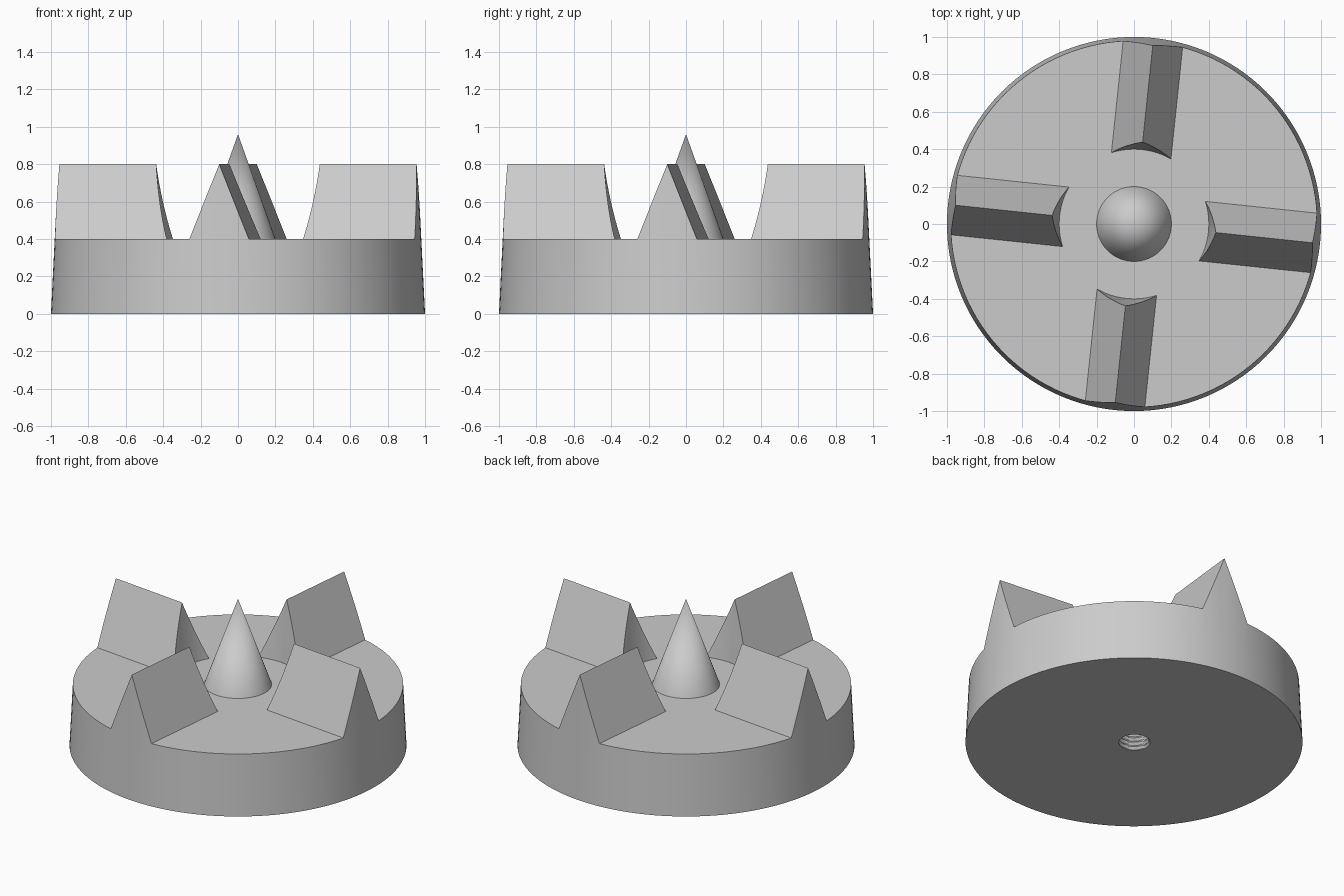
import bpy, bmesh, math
from mathutils import Matrix

if "Cube" in bpy.data.objects:
    bpy.data.objects.remove(bpy.data.objects["Cube"])

SEG = 128
FLOOR, RIDGE = 0.4, 0.8        # disc top and tooth ridge heights
HALF = 0.16                    # half width of a tooth at its foot
TILT = math.radians(-6)

steel = bpy.data.materials.new("light_grey_steel")
steel.diffuse_color = (0.6, 0.6, 0.6, 1)
steel.use_nodes = True
steel.node_tree.nodes["Principled BSDF"].inputs["Base Color"].default_value = steel.diffuse_color


def make(name, bm):
    bmesh.ops.recalc_face_normals(bm, faces=bm.faces)
    me = bpy.data.meshes.new(name)
    bm.to_mesh(me)
    bm.free()
    me.materials.append(steel)
    ob = bpy.data.objects.new(name, me)
    bpy.context.collection.objects.link(ob)
    return ob


def frustum(name, r0, z0, r1, z1):
    bm = bmesh.new()
    bmesh.ops.create_cone(bm, cap_ends=True, segments=SEG, radius1=r0, radius2=r1,
                          depth=z1 - z0, matrix=Matrix.Translation((0, 0, (z0 + z1) / 2)))
    return make(name, bm)


def combine(target, tool, operation):
    mod = target.modifiers.new(operation.lower(), 'BOOLEAN')
    mod.operation, mod.solver, mod.object = operation, 'EXACT', tool
    bpy.context.view_layer.objects.active = target
    bpy.ops.object.modifier_apply(modifier=mod.name)
    bpy.data.objects.remove(tool)


def gap_cutter(angle):
    # flared block that clears one quarter between two neighbouring teeth
    bm = bmesh.new()
    rings = []
    for z in (FLOOR, 0.9):
        w = HALF * (RIDGE - z) / (RIDGE - FLOOR)
        rings.append([bm.verts.new((x, y, z)) for x, y in ((w, w), (2, w), (2, 2), (w, 2))])
    low, high = rings
    bm.faces.new(low)
    bm.faces.new(high)
    for i in range(4):
        j = (i + 1) % 4
        bm.faces.new((low[i], low[j], high[j], high[i]))
    bmesh.ops.rotate(bm, verts=bm.verts, matrix=Matrix.Rotation(angle, 3, 'Z'))
    return make("gap_cutter", bm)


def thread_cutter(radius=0.1, depth=0.3, pitch=0.03, n=40, per_turn=6):
    # tapped hole: triangle-wave radius following a helix
    bm = bmesh.new()
    rows, z0 = [], -pitch * 1.05
    for k in range(int((depth - z0) / pitch * per_turn) + 1):
        z, row = z0 + k * pitch / per_turn, []
        for i in range(n):
            phase = (z / pitch - i / n) % 1
            r = radius - 0.014 * abs(2 * phase - 1)
            a = 2 * math.pi * i / n
            row.append(bm.verts.new((r * math.cos(a), r * math.sin(a), z)))
        rows.append(row)
    for a, b in zip(rows, rows[1:]):
        for i in range(n):
            j = (i + 1) % n
            bm.faces.new((a[i], a[j], b[j]))
            bm.faces.new((a[i], b[j], b[i]))
    bm.faces.new(rows[0])
    bm.faces.new(rows[-1])
    return make("thread_cutter", bm)


# Tapered disc with four ridged teeth left standing
body = frustum("toothed_disc", 1.0, 0, 0.9575, 0.85)
combine(body, frustum("centre_cutter", 0.4, FLOOR, 0.45, 0.9), 'DIFFERENCE')
for q in range(4):
    combine(body, gap_cutter(TILT + q * math.pi / 2), 'DIFFERENCE')

# Pointed centre spike, rooted slightly in the disc
combine(body, frustum("centre_spike", 0.2 + 0.02 * 0.2 / 0.56, 0.38, 0, 0.96), 'UNION')

# Threaded mounting hole underneath
combine(body, thread_cutter(), 'DIFFERENCE')

# Merge coplanar fragments, then smooth the round surfaces
bm = bmesh.new()
bm.from_mesh(body.data)
bmesh.ops.remove_doubles(bm, verts=bm.verts, dist=1e-5)
bmesh.ops.dissolve_limit(bm, angle_limit=math.radians(0.3), verts=bm.verts, edges=bm.edges)
bm.to_mesh(body.data)
bm.free()
bpy.ops.object.select_all(action='DESELECT')
body.select_set(True)
bpy.context.view_layer.objects.active = body
bpy.ops.object.shade_smooth_by_angle(angle=math.radians(25))
